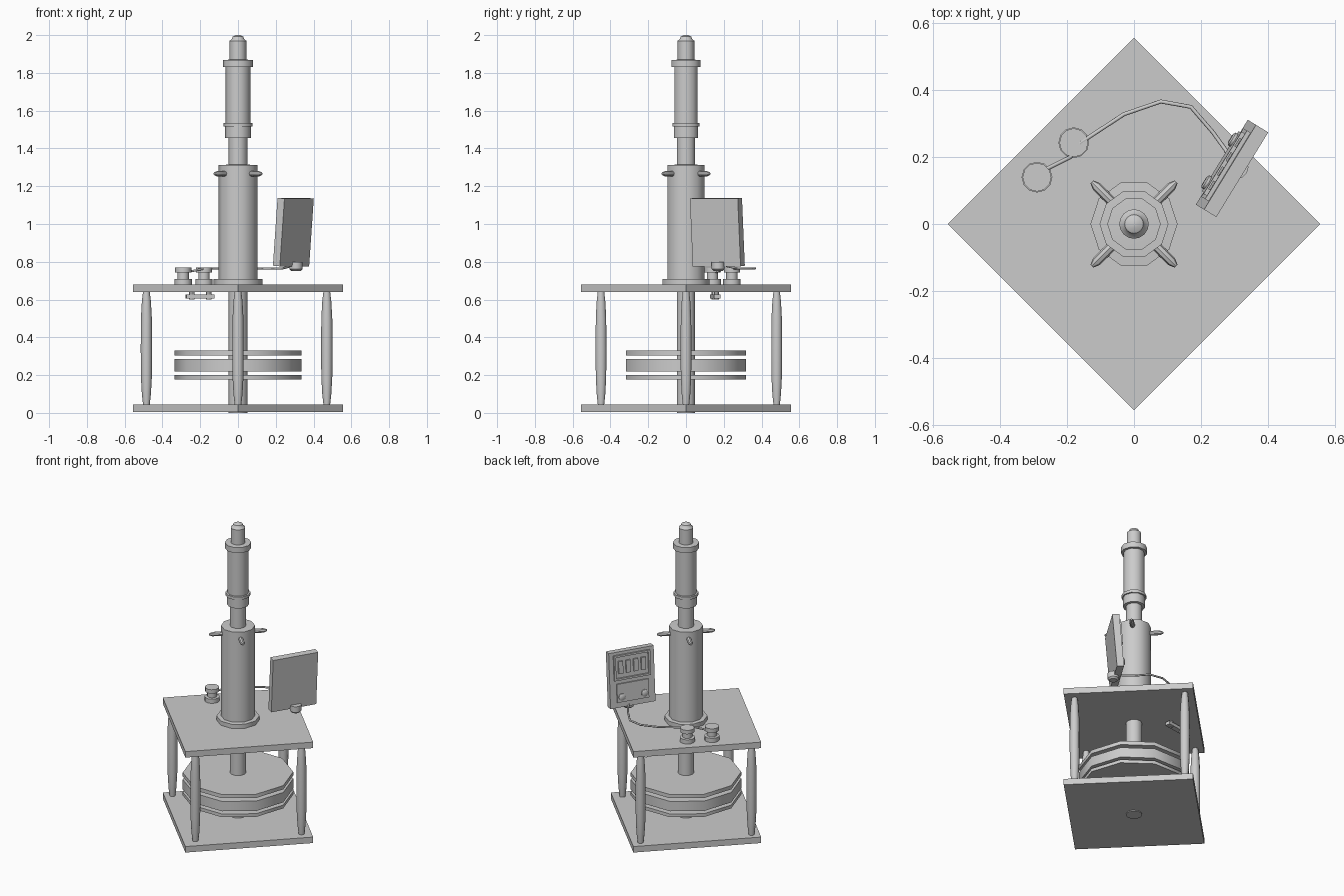
import bpy, bmesh, math
from mathutils import Matrix, Vector

if "Cube" in bpy.data.objects:
    bpy.data.objects.remove(bpy.data.objects["Cube"])


def finish(name, bm, mat=Matrix(), smooth=True):
    bmesh.ops.recalc_face_normals(bm, faces=bm.faces)
    me = bpy.data.meshes.new(name)
    bm.to_mesh(me)
    bm.free()
    ob = bpy.data.objects.new(name, me)
    bpy.context.collection.objects.link(ob)
    ob.matrix_world = mat
    if smooth:
        bpy.ops.object.select_all(action='DESELECT')
        bpy.context.view_layer.objects.active = ob
        ob.select_set(True)
        bpy.ops.object.shade_smooth_by_angle(angle=math.radians(40))
    return ob


def lathe(name, profile, n=10, mat=Matrix()):
    """Closed solid of revolution from (radius, z) points, bottom to top."""
    bm = bmesh.new()
    rings = [[bm.verts.new((r * math.cos(2 * math.pi * i / n),
                            r * math.sin(2 * math.pi * i / n), z)) for i in range(n)]
             for r, z in profile]
    for a, b in zip(rings, rings[1:]):
        for i in range(n):
            j = (i + 1) % n
            bm.faces.new((a[i], a[j], b[j], b[i]))
    bm.faces.new(rings[0])
    bm.faces.new(rings[-1])
    return finish(name, bm, mat)


def box(name, centre, size, mat=Matrix()):
    bm = bmesh.new()
    bmesh.ops.create_cube(bm, size=1)
    bmesh.ops.scale(bm, vec=size, verts=bm.verts)
    bmesh.ops.translate(bm, vec=centre, verts=bm.verts)
    return finish(name, bm, mat, False)


def at(x, y, z=0):
    return Matrix.Translation((x, y, z))


# Diamond plates
turn = Matrix.Rotation(math.radians(45), 4, 'Z')
for name, z in (("base_plate", 0.025), ("top_plate", 0.66)):
    box(name, (0, 0, z), (0.787, 0.787, 0.04), turn)

# Tapered corner posts
post = [(0.018, 0.045), (0.024, 0.1), (0.029, 0.19), (0.03, 0.34),
        (0.029, 0.5), (0.024, 0.59), (0.018, 0.64)]
for i, (x, y) in enumerate(((-0.485, 0), (0.47, 0), (0, -0.45), (0, 0.48))):
    lathe(f"post_{i + 1}", post, 10, at(x, y))

# Shaft and the stacked discs
lathe("shaft", [(0.05, 0.0), (0.05, 1.47)])
for name, lo, hi in (("lower_disc", 0.178, 0.2), ("middle_disc", 0.218, 0.284),
                     ("upper_disc", 0.305, 0.33)):
    lathe(name, [(0.335, lo), (0.335, hi)])

# Main column and telescopic head
lathe("column", [(0.13, 0.68), (0.13, 0.708), (0.103, 0.71), (0.103, 1.312), (0.055, 1.314)])
lathe("head_tube", [(0.055, 1.455), (0.068, 1.456), (0.068, 1.515), (0.076, 1.516),
                    (0.076, 1.535), (0.065, 1.536), (0.065, 1.83), (0.08, 1.831),
                    (0.08, 1.868), (0.045, 1.87)])
lathe("head_tip", [(0.044, 1.865), (0.044, 1.97), (0.032, 1.98), (0.028, 1.992),
                   (0.012, 2.0)], 16)

# Four radial pegs near the column top
peg = [(0.013, 0.08), (0.015, 0.12), (0.014, 0.16), (0.006, 0.178)]
for i in range(4):
    m = (at(0, 0, 1.266) @ Matrix.Rotation(math.radians(45 + 90 * i), 4, 'Z')
         @ Matrix.Rotation(math.radians(90), 4, 'Y'))
    lathe(f"peg_{i + 1}", peg, 8, m)

# Terminal knobs with a clamp bar beneath the plate
knob = [(0.046, 0.68), (0.046, 0.708), (0.03, 0.71), (0.03, 0.742), (0.043, 0.744), (0.043, 0.77)]
for i, (x, y) in enumerate(((-0.29, 0.14), (-0.18, 0.243))):
    lathe(f"terminal_{i + 1}", knob, 12, at(x, y))
clamp = at(-0.2, 0.155, 0) @ Matrix.Rotation(math.radians(8), 4, 'Z')
box("under_clamp", (0, 0, 0.616), (0.15, 0.035, 0.022), clamp)
for i, x in enumerate((-0.045, 0.045)):
    lathe(f"clamp_bolt_{i + 1}", [(0.014, 0.6), (0.014, 0.642)], 8, clamp @ at(x, 0))

# Readout unit: local -y is the display side, top leaning away from it
unit = (at(0.293, 0.166, 0.957) @ Matrix.Rotation(math.radians(-121.5), 4, 'Z')
        @ Matrix.Rotation(math.radians(-4.6), 4, 'X'))
box("readout_case", (0, 0, 0), (0.297, 0.043, 0.36), unit)
for name, c, s in (("top", (0, 0.155), (0.24, 0.012)), ("bottom", (0, 0.005), (0.24, 0.012)),
                   ("left", (-0.114, 0.08), (0.012, 0.14)), ("right", (0.114, 0.08), (0.012, 0.14))):
    box(f"screen_frame_{name}", (c[0], -0.027, c[1]), (s[0], 0.014, s[1]), unit)
for i in range(4):
    box(f"display_cell_{i + 1}", (-0.075 + 0.05 * i, -0.026, 0.08), (0.03, 0.012, 0.08), unit)
box("control_panel", (0, -0.025, -0.085), (0.21, 0.01, 0.12), unit)
for i, x in enumerate((-0.075, 0.075)):
    lathe(f"control_dial_{i + 1}", [(0.022, 0.02), (0.022, 0.038), (0.016, 0.042)], 12,
          unit @ at(x, 0, -0.11) @ Matrix.Rotation(math.radians(90), 4, 'X'))
lathe("case_connector", [(0.025, 0.752), (0.035, 0.762), (0.035, 0.8)], 12, at(0.307, 0.17))

# Signal wire from the terminals to the readout unit
pts = [(-0.27, 0.16, 0.745), (-0.19, 0.2, 0.762), (-0.16, 0.243, 0.765), (-0.03, 0.328, 0.765),
       (0.08, 0.366, 0.765), (0.17, 0.35, 0.765), (0.235, 0.275, 0.765), (0.275, 0.22, 0.775),
       (0.285, 0.19, 0.8)]
cu = bpy.data.curves.new("wire", 'CURVE')
cu.dimensions = '3D'
cu.bevel_depth = 0.006
cu.bevel_resolution = 1
cu.use_fill_caps = True
sp = cu.splines.new('POLY')
sp.points.add(len(pts) - 1)
for p, co in zip(sp.points, pts):
    p.co = (*co, 1)
bpy.context.collection.objects.link(bpy.data.objects.new("wire", cu))
